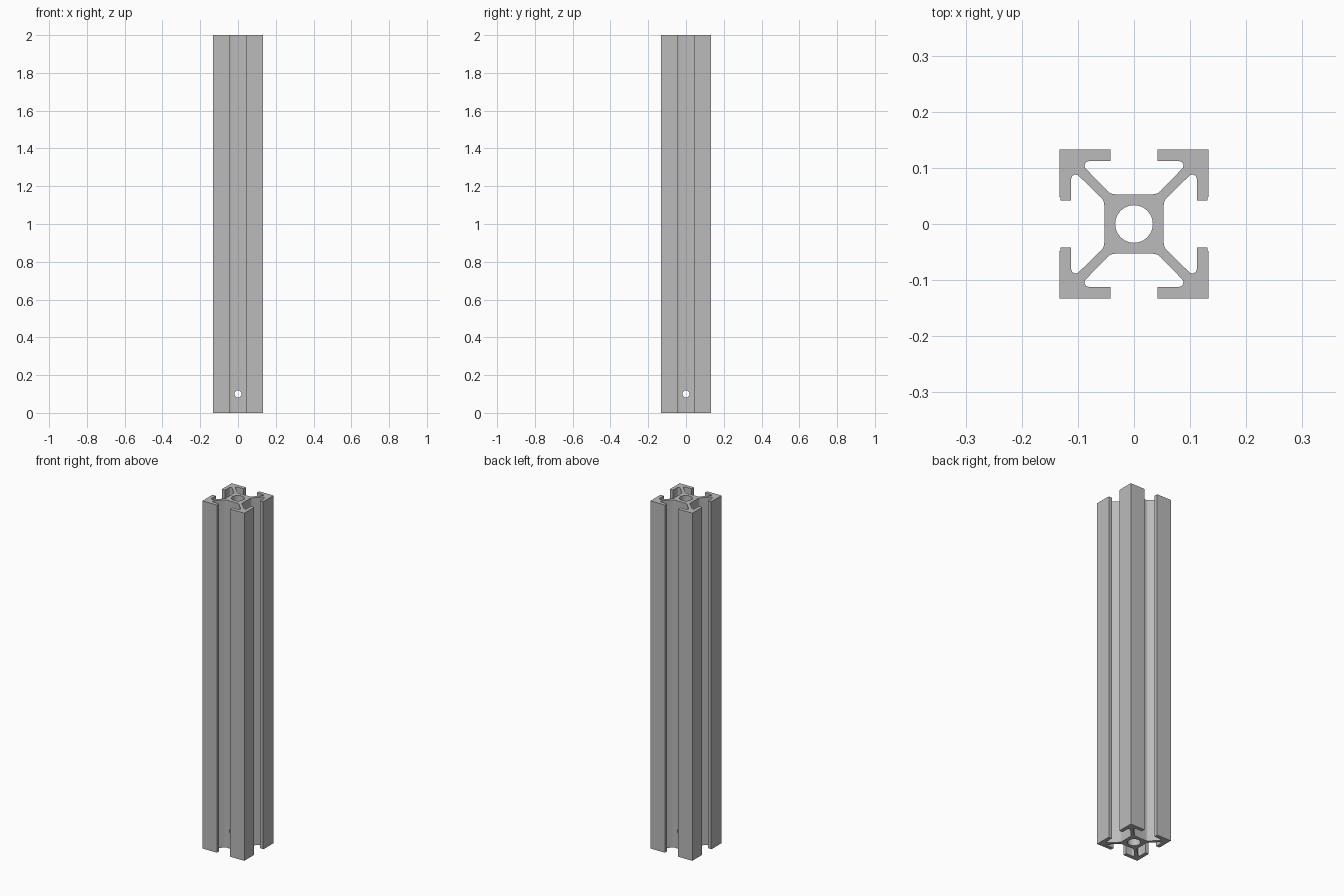
import bpy, bmesh
from math import cos, sin, radians, pi
from mathutils import Matrix, Vector

if "Cube" in bpy.data.objects:
    bpy.data.objects.remove(bpy.data.objects["Cube"], do_unlink=True)

LENGTH, OUTER, LIP, SLOT, CORE = 2.0, 0.133, 0.112, 0.042, 0.053
BORE, CROSS_HOLE, HOLE_HEIGHT = 0.0335, 0.0185, 0.1

aluminium = bpy.data.materials.new("aluminium_grey")
aluminium.use_nodes = True
grey = (0.5, 0.5, 0.5, 1)
aluminium.diffuse_color = grey
aluminium.node_tree.nodes["Principled BSDF"].inputs["Base Color"].default_value = grey


def arc(cx, cy, r, start, end, steps):
    angles = [radians(start + (end - start) * i / steps) for i in range(steps + 1)]
    return [(cx + r * cos(a), cy + r * sin(a)) for a in angles]


def make_object(name, bm):
    bmesh.ops.recalc_face_normals(bm, faces=bm.faces)
    mesh = bpy.data.meshes.new(name)
    bm.to_mesh(mesh)
    bm.free()
    mesh.materials.append(aluminium)
    obj = bpy.data.objects.new(name, mesh)
    bpy.context.collection.objects.link(obj)
    return obj


# Half a slot, from the core out to the lip: core fillet, rounded slot end, lip
fillet = arc(0.034, CORE + 0.018, 0.018, -90, -45, 6)
slot_end = arc(0.080, LIP - 0.008, 0.008, -45, 90, 10)
inner = fillet + slot_end + [(SLOT, LIP)]
lip_y = [(SLOT, OUTER)]
lip_x = [(OUTER - 0.002, SLOT), (OUTER - 0.002, SLOT + 0.006), (OUTER, SLOT + 0.006)]

# One quadrant, running from the y slot round the corner to the x slot
quadrant = inner + lip_y + [(OUTER, OUTER)] + lip_x[::-1] + [(y, x) for x, y in inner[::-1]]

# Mirror the quadrant into the full outline
outline = []
for sx, sy in ((1, 1), (1, -1), (-1, -1), (-1, 1)):
    part = [(x * sx, y * sy) for x, y in quadrant]
    outline += part if sx * sy > 0 else part[::-1]

# Extrude the outline into the rail
bm = bmesh.new()
base = bm.faces.new([bm.verts.new((x, y, 0)) for x, y in outline])
top = bmesh.ops.extrude_face_region(bm, geom=[base], use_keep_orig=True)
moved = [v for v in top["geom"] if isinstance(v, bmesh.types.BMVert)]
bmesh.ops.translate(bm, vec=Vector((0, 0, LENGTH)), verts=moved)
rail = make_object("slotted_rail", bm)


def drill(name, radius, length, height, axis=None):
    """Cut a round hole through the rail."""
    bm = bmesh.new()
    turn = Matrix.Rotation(pi / 2, 4, axis) if axis else Matrix()
    bmesh.ops.create_cone(bm, cap_ends=True, segments=48, radius1=radius, radius2=radius,
                          depth=length, matrix=Matrix.Translation((0, 0, height)) @ turn)
    cutter = make_object(name, bm)
    cutter.hide_render = True
    mod = rail.modifiers.new(name, 'BOOLEAN')
    mod.operation = 'DIFFERENCE'
    mod.solver = 'EXACT'
    mod.object = cutter
    bpy.ops.object.modifier_apply(modifier=mod.name)
    bpy.data.objects.remove(cutter, do_unlink=True)


bpy.ops.object.select_all(action='DESELECT')
bpy.context.view_layer.objects.active = rail
rail.select_set(True)

# Central bore and the two crossing bolt holes near the foot
drill("centre_bore", BORE, LENGTH * 1.2, LENGTH / 2)
drill("front_bolt_hole", CROSS_HOLE, 0.4, HOLE_HEIGHT, 'X')
drill("side_bolt_hole", CROSS_HOLE, 0.4, HOLE_HEIGHT, 'Y')

bpy.ops.object.shade_smooth_by_angle(angle=radians(30))
